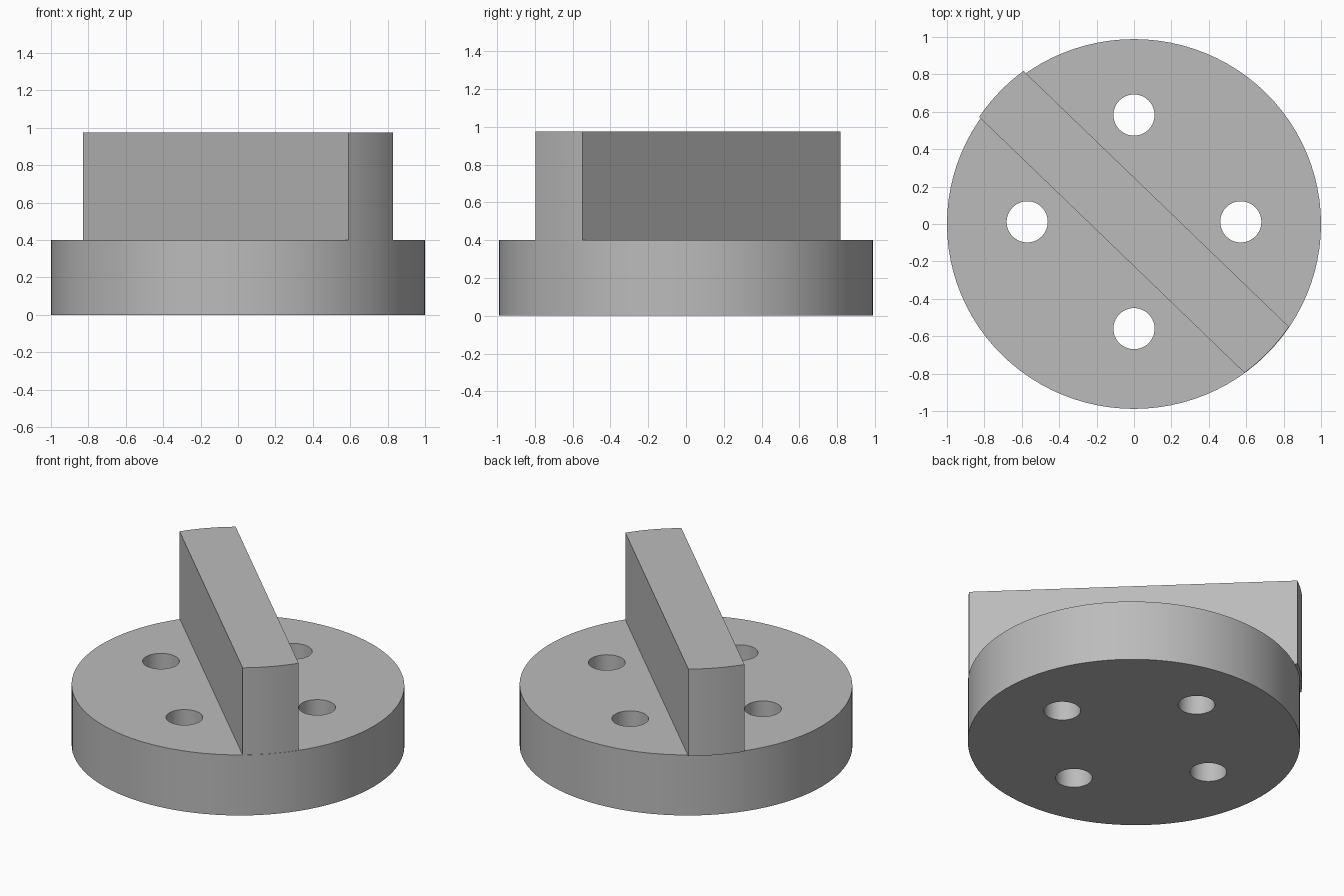
import bpy, bmesh, math

if "Cube" in bpy.data.objects:
    bpy.data.objects.remove(bpy.data.objects["Cube"])

CY = 0.0115          # shared centre of the holes and the bar
BASE_H, TOP = 0.40, 0.975

grey = bpy.data.materials.new("plain_grey")
grey.diffuse_color = (0.5, 0.5, 0.5, 1)
grey.use_nodes = True
grey.node_tree.nodes["Principled BSDF"].inputs["Base Color"].default_value = grey.diffuse_color


def prism(name, outline, z0, z1):
    """Extrude a closed xy outline from z0 to z1."""
    bm = bmesh.new()
    face = bm.faces.new([bm.verts.new((x, y, z0)) for x, y in outline])
    top = bmesh.ops.extrude_face_region(bm, geom=[face])["geom"]
    for v in top:
        if isinstance(v, bmesh.types.BMVert):
            v.co.z = z1
    bmesh.ops.recalc_face_normals(bm, faces=bm.faces)
    mesh = bpy.data.meshes.new(name)
    bm.to_mesh(mesh)
    bm.free()
    mesh.materials.append(grey)
    obj = bpy.data.objects.new(name, mesh)
    bpy.context.collection.objects.link(obj)
    return obj


def arc(cx, cy, rx, ry, start, end, n):
    angles = [math.radians(start + (end - start) * i / n) for i in range(n + 1)]
    return [(cx + rx * math.cos(a), cy + ry * math.sin(a)) for a in angles]


def smooth(obj):
    bpy.ops.object.select_all(action="DESELECT")
    obj.select_set(True)
    bpy.context.view_layer.objects.active = obj
    bpy.ops.object.shade_smooth_by_angle(angle=math.radians(30))


# Round base
base = prism("base_disc", arc(0, 0, 1, 0.9885, 0, 360, 96)[:-1], 0, BASE_H)

# Four through holes
for i in range(4):
    a = i * math.pi / 2
    hole = prism(f"hole_cutter_{i + 1}",
                 arc(0.571 * math.cos(a), CY + 0.571 * math.sin(a),
                     0.11, 0.11, 0, 360, 48)[:-1], -0.1, BASE_H + 0.1)
    hole.hide_render = True
    hole.hide_set(True)
    cut = base.modifiers.new(f"hole_{i + 1}", "BOOLEAN")
    cut.operation = "DIFFERENCE"
    cut.solver = "EXACT"
    cut.object = hole
# Bake the holes so the shading follows the cut edges
bpy.context.view_layer.objects.active = base
base.select_set(True)
for m in list(base.modifiers):
    bpy.ops.object.modifier_apply(modifier=m.name)
smooth(base)

# Diagonal upright bar with rounded ends
half, mid = 9.85, 136.05
ends = (arc(0, CY, 1, 1, mid - half, mid + half, 8)
        + arc(0, CY, 1, 1, mid + 180 - half, mid + 180 + half, 8))
smooth(prism("upright_bar", ends, BASE_H, TOP))
